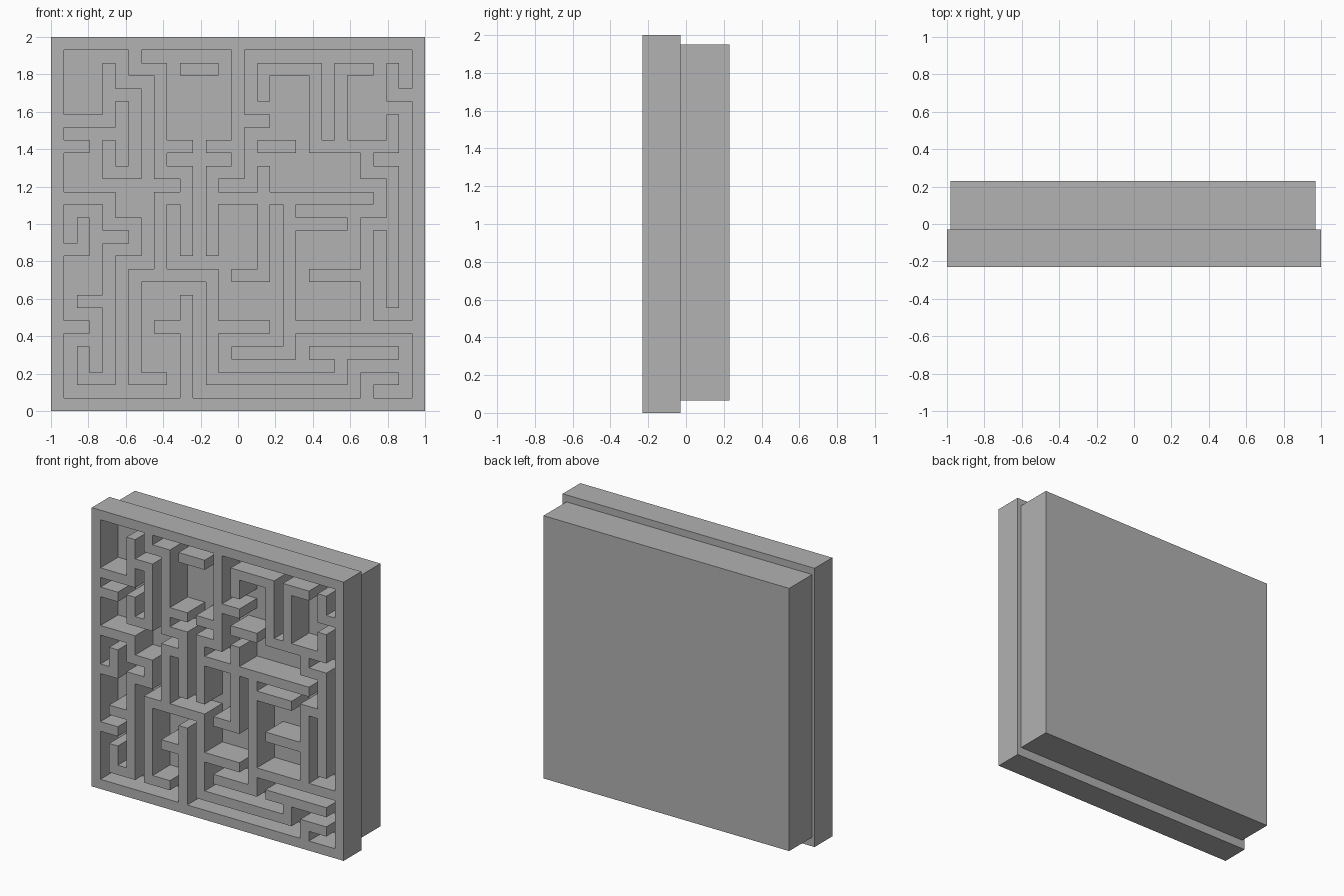
import bpy
import bmesh

cube = bpy.data.objects.get("Cube")
if cube:
    bpy.data.objects.remove(cube, do_unlink=True)

# Single plain grey
GREY = (0.445, 0.445, 0.445, 1.0)
grey = bpy.data.materials.new("plain_grey")
grey.use_nodes = True
grey.diffuse_color = GREY
grey.node_tree.nodes["Principled BSDF"].inputs["Base Color"].default_value = GREY

# The maze lies on a grid of square cells; wall nodes sit on every second cell
NODES = 15
CELLS = 2 * NODES - 1
CELL = 2.0 / CELLS
FRONT, JOIN, BACK = -0.23, -0.03, 0.23
STEP = {"U": (0, 1), "D": (0, -1), "L": (-1, 0), "R": (1, 0)}

# Each wall: start node (column, row from the bottom) and the way it runs
WALLS = [
    # outer frame
    (0, 0, "R" * 14 + "U" * 14 + "L" * 14 + "D" * 14),
    # upper left
    (0, 11, "RRUU"), (2, 12, "RDDDLU"), (0, 10, "R"),
    (3, 14, "DRDDDDRDDD"), (4, 10, "R"), (5, 8, "LDDD"), (5, 13, "R"),
    # lower left
    (0, 8, "RRDRDLDDDDDLU"), (0, 6, "RU"), (1, 4, "R"), (0, 3, "R"),
    (5, 0, "UUUU"), (4, 3, "R"),
    # lower middle
    (4, 1, "LUUUURRRDDDDRRRRRU"), (10, 2, "RRR"), (6, 3, "RR"),
    # upper middle
    (7, 14, "DDDDDLDDD"), (6, 10, "R"), (7, 11, "R"), (8, 10, "R"),
    (6, 8, "RRRRRR"), (8, 9, "DDDDL"), (9, 8, "DDDDDDLL"),
    # lower right
    (9, 7, "RR"), (9, 3, "RRRRR"), (10, 5, "RR"), (12, 3, "UUUUR"),
    (13, 4, "UUUUULU"), (12, 0, "UR"),
    # upper right
    (10, 10, "RRRU"), (8, 12, "URRDDD"), (12, 13, "LDDD"), (14, 12, "LU"),
]


def wall_cells():
    """Walk every wall and collect the grid cells it fills."""
    filled = set()
    for column, row, moves in WALLS:
        x, z = 2 * column, 2 * row
        filled.add((x, z))
        for move in moves:
            dx, dz = STEP[move]
            for _ in range(2):
                x, z = x + dx, z + dz
                filled.add((x, z))
    return filled


def add_object(name, bm):
    bmesh.ops.recalc_face_normals(bm, faces=bm.faces)
    mesh = bpy.data.meshes.new(name)
    bm.to_mesh(mesh)
    bm.free()
    mesh.materials.append(grey)
    obj = bpy.data.objects.new(name, mesh)
    bpy.context.collection.objects.link(obj)
    return obj


# Maze walls and frame: one flat sheet of cells, extruded forward
bm = bmesh.new()
corners = {}


def corner(i, k):
    if (i, k) not in corners:
        corners[i, k] = bm.verts.new((i * CELL - 1, JOIN, k * CELL))
    return corners[i, k]


for i, k in sorted(wall_cells()):
    bm.faces.new([corner(i, k), corner(i + 1, k),
                  corner(i + 1, k + 1), corner(i, k + 1)])
sheet = bmesh.ops.extrude_face_region(bm, geom=bm.faces[:], use_keep_orig=True)
front_verts = [g for g in sheet["geom"] if isinstance(g, bmesh.types.BMVert)]
bmesh.ops.translate(bm, verts=front_verts, vec=(0, FRONT - JOIN, 0))
add_object("maze_walls", bm)

# Backing block, forming the maze floor
left, right, bottom, top = -0.98, 0.97, 0.065, 1.95
bm = bmesh.new()
bmesh.ops.create_cube(bm, size=1)
bmesh.ops.scale(bm, verts=bm.verts, vec=(right - left, BACK - JOIN, top - bottom))
bmesh.ops.translate(bm, verts=bm.verts, vec=(
    (left + right) / 2, (BACK + JOIN) / 2, (bottom + top) / 2))
add_object("backing_block", bm)
